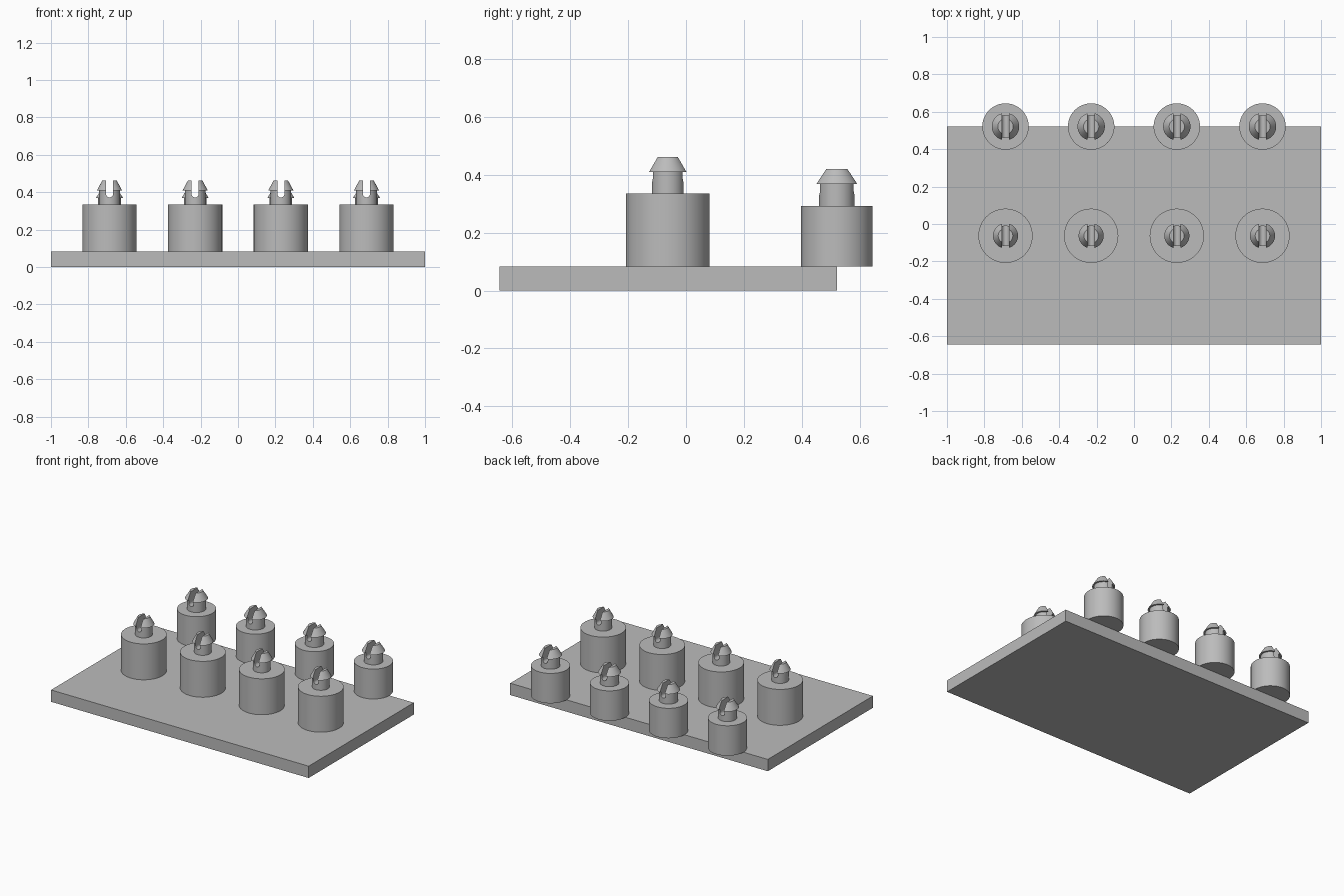
import bpy, bmesh, math
from mathutils import Matrix

if "Cube" in bpy.data.objects:
    bpy.data.objects.remove(bpy.data.objects["Cube"], do_unlink=True)

grey = bpy.data.materials.new("plain grey")
grey.use_nodes = True
colour = (0.5, 0.5, 0.5, 1)
grey.diffuse_color = colour
grey.node_tree.nodes["Principled BSDF"].inputs["Base Color"].default_value = colour

SEGMENTS = 64
PLATE_TOP = 0.083


def make_object(name, bm):
    bmesh.ops.recalc_face_normals(bm, faces=bm.faces)
    mesh = bpy.data.meshes.new(name)
    bm.to_mesh(mesh)
    bm.free()
    mesh.materials.append(grey)
    obj = bpy.data.objects.new(name, mesh)
    bpy.context.collection.objects.link(obj)
    return obj


def activate(obj):
    bpy.ops.object.select_all(action='DESELECT')
    obj.select_set(True)
    bpy.context.view_layer.objects.active = obj


def box(name, low, high):
    bm = bmesh.new()
    bmesh.ops.create_cube(bm, size=1)
    for v in bm.verts:
        v.co = [(a + b) / 2 + c * (b - a) for a, b, c in zip(low, high, v.co)]
    return make_object(name, bm)


def lathe(name, profile):
    """Revolve (radius, z) points that begin and end on the axis."""
    bm = bmesh.new()
    verts = [bm.verts.new((r, 0, z)) for r, z in profile]
    edges = [bm.edges.new(pair) for pair in zip(verts, verts[1:])]
    bmesh.ops.spin(bm, geom=verts + edges, cent=(0, 0, 0), axis=(0, 0, 1),
                   angle=math.tau, steps=SEGMENTS)
    bmesh.ops.remove_doubles(bm, verts=bm.verts, dist=0.0001)
    return make_object(name, bm)


def slot_cutter(half, bottom):
    """Round-bottomed slot running front to back through a pin."""
    bm = bmesh.new()
    arc = [math.pi * (1 + i / 12) for i in range(13)]
    outline = [(half * math.cos(a), bottom + half + half * math.sin(a)) for a in arc]
    outline += [(half, 0.6), (-half, 0.6)]
    face = bm.faces.new([bm.verts.new((x, -0.2, z)) for x, z in outline])
    grown = bmesh.ops.extrude_face_region(bm, geom=[face])["geom"]
    bmesh.ops.translate(bm, vec=(0, 0.4, 0),
                        verts=[g for g in grown if isinstance(g, bmesh.types.BMVert)])
    cutter = make_object("slot_cutter", bm)
    cutter.hide_render = True
    return cutter


def post_row(row, y, radius, shoulder, neck, head, tip, rim_z, top_z, slot_z):
    # Stepped post with a barbed pin
    post = lathe(row + "_post_1", [
        (0, PLATE_TOP), (radius, PLATE_TOP), (radius, shoulder), (neck, shoulder),
        (neck, rim_z), (head, rim_z), (tip, top_z), (0, top_z)])
    # Slot that splits the pin into two prongs
    cutter = slot_cutter(0.019, slot_z)
    cut = post.modifiers.new("slot", 'BOOLEAN')
    cut.operation, cut.solver, cut.object = 'DIFFERENCE', 'EXACT', cutter
    activate(post)
    bpy.ops.object.modifier_apply(modifier=cut.name)
    bpy.data.objects.remove(cutter, do_unlink=True)
    bpy.ops.object.shade_smooth_by_angle(angle=math.radians(25))
    # Four evenly spaced copies across the plate
    for i in range(4):
        obj = post if i == 0 else post.copy()
        if i:
            obj.name = f"{row}_post_{i + 1}"
            bpy.context.collection.objects.link(obj)
        obj.location = ((i - 1.5) * 0.458, y, 0)


# Base plate
box("base_plate", (-1, -0.645, 0), (1, 0.521, PLATE_TOP))

# Large front posts, and smaller posts overhanging the back edge
post_row("front", -0.063, 0.145, 0.335, 0.055, 0.067, 0.039, 0.41, 0.462, 0.372)
post_row("back", 0.521, 0.124, 0.293, 0.061, 0.073, 0.041, 0.368, 0.42, 0.33)
